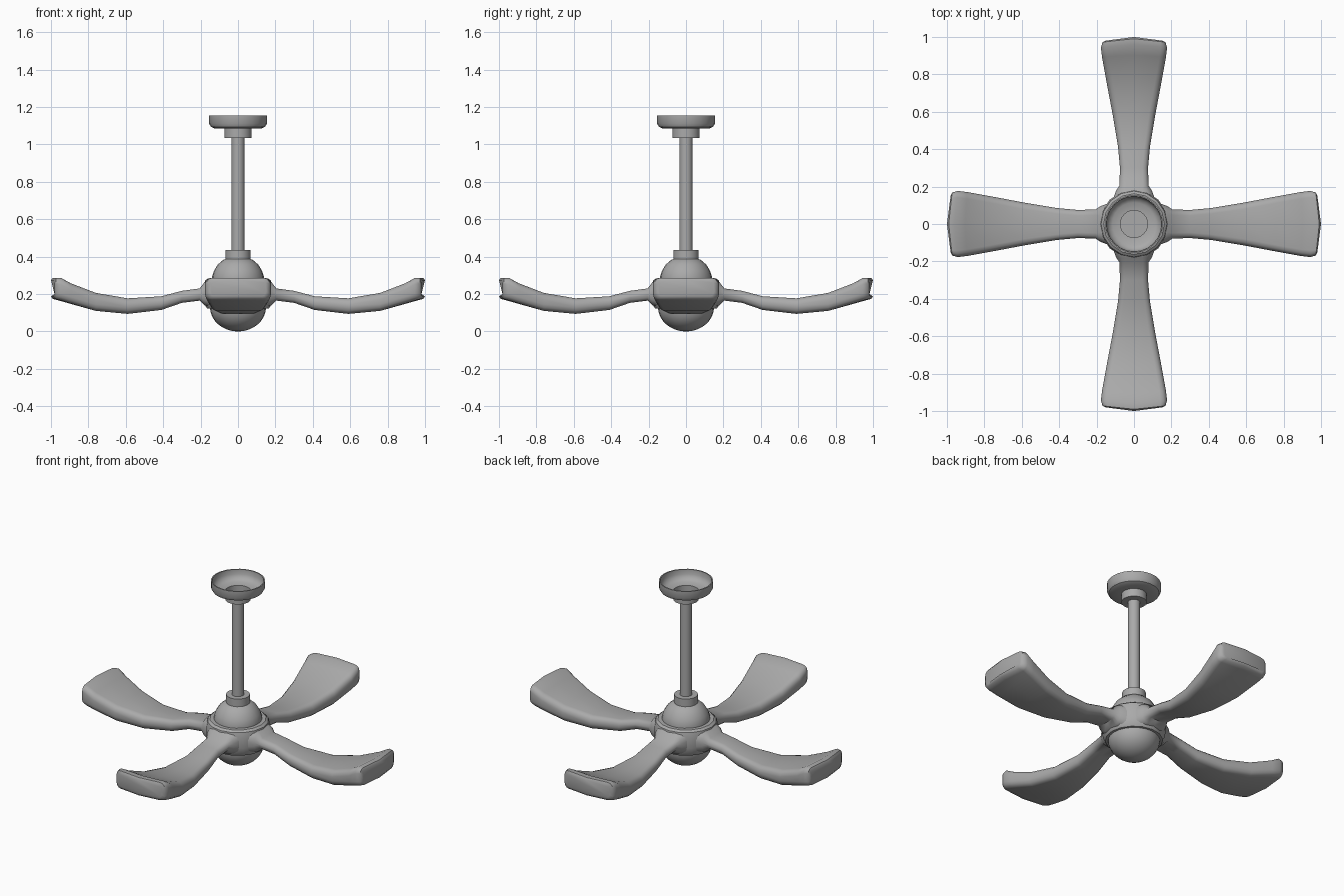
import bpy, bmesh, math
from mathutils import Matrix

cube = bpy.data.objects.get("Cube")
if cube:
    bpy.data.objects.remove(cube, do_unlink=True)

GREY = (0.4, 0.4, 0.4, 1)
mat = bpy.data.materials.new("grey_metal")
mat.use_nodes = True
mat.diffuse_color = GREY
mat.node_tree.nodes["Principled BSDF"].inputs["Base Color"].default_value = GREY


def finish(name, bm, angle=35):
    bmesh.ops.recalc_face_normals(bm, faces=bm.faces)
    mesh = bpy.data.meshes.new(name)
    bm.to_mesh(mesh)
    bm.free()
    mesh.materials.append(mat)
    obj = bpy.data.objects.new(name, mesh)
    bpy.context.collection.objects.link(obj)
    bpy.ops.object.select_all(action='DESELECT')
    obj.select_set(True)
    bpy.context.view_layer.objects.active = obj
    bpy.ops.object.shade_smooth_by_angle(angle=math.radians(angle))
    return obj


def loft(bm, rings):
    """Join successive closed rings of points with quads."""
    loops = [[bm.verts.new(p) for p in ring] for ring in rings]
    n = len(loops[0])
    for a, b in zip(loops, loops[1:]):
        for i in range(n):
            j = (i + 1) % n
            bm.faces.new((a[i], a[j], b[j], b[i]))
    return loops


def lathe(name, profile, sides=24, cap_start=False, cap_end=False):
    """Turn a (radius, height) profile around the vertical axis."""
    bm = bmesh.new()
    turn = [math.tau * i / sides for i in range(sides)]
    loops = loft(bm, [[(r * math.cos(a), r * math.sin(a), z) for a in turn]
                      for r, z in profile])
    if cap_start:
        bm.faces.new(loops[0])
    if cap_end:
        bm.faces.new(loops[-1])
    return finish(name, bm)


# Ceiling mount: open bowl, with a thin wall
lathe("ceiling_bowl", [(0.073, 1.085), (0.125, 1.085), (0.145, 1.094),
                       (0.155, 1.112), (0.155, 1.155), (0.148, 1.155),
                       (0.147, 1.125), (0.135, 1.103), (0.115, 1.092),
                       (0.073, 1.088)])
lathe("upper_collar", [(0.035, 1.035), (0.073, 1.035), (0.073, 1.088)])
lathe("down_rod", [(0.035, 0.42), (0.035, 1.036)], cap_start=True, cap_end=True)
lathe("lower_collar", [(0.068, 0.37), (0.068, 0.435), (0.03, 0.435)])

# Motor cover dome
lathe("motor_dome", [(0.138, 0.27), (0.138, 0.295), (0.128, 0.325),
                     (0.108, 0.358), (0.08, 0.382), (0.05, 0.393)], cap_end=True)

# Motor housing ring
lathe("motor_housing", [(0.13, 0.283), (0.162, 0.283), (0.176, 0.272),
                        (0.184, 0.24), (0.184, 0.175), (0.176, 0.14),
                        (0.165, 0.122), (0.14, 0.122)], sides=16)

# Light globe below the housing
globe = [(0.15 * math.cos(a), 0.13 - 0.13 * math.sin(a))
         for a in (math.pi / 2 * i / 8 for i in range(8))]
lathe("light_globe", globe + [(0.005, 0)], cap_end=True)

# Blade stations: distance out, half width, underside, top, corner radius
STATIONS = [(0.14, 0.11, 0.13, 0.27, 0.05), (0.18, 0.095, 0.14, 0.262, 0.05),
            (0.205, 0.078, 0.165, 0.23, 0.03), (0.30, 0.075, 0.153, 0.217, 0.03),
            (0.41, 0.085, 0.115, 0.188, 0.03), (0.59, 0.115, 0.094, 0.177, 0.035),
            (0.76, 0.147, 0.11, 0.206, 0.035), (0.90, 0.171, 0.15, 0.258, 0.035),
            (0.955, 0.177, 0.166, 0.287, 0.035), (0.985, 0.168, 0.174, 0.286, 0.03),
            (0.994, 0.15, 0.188, 0.274, 0.025)]


def blade_ring(x, w, low, high, rad):
    """Rounded rectangle section, its middle bowed outward near the tip."""
    bow = 0.02 * max(0, (x - 0.8) / 0.2)
    ring = []
    for k, (sy, top) in enumerate([(1, 1), (-1, 1), (-1, 0), (1, 0)]):
        for step in range(4):
            a = math.pi / 2 * (k + step / 3)
            y = sy * (w - rad) + rad * math.cos(a)
            z = (high - rad if top else low + rad) + rad * math.sin(a)
            ring.append((x - bow * abs(y / w) + bow * 0.3, y, z))
        # Middle of each wide face
        if k in (0, 2):
            ring.append((x + bow * 0.3, 0, high if k == 0 else low))
    return ring


for i, side in enumerate(("left", "back", "right", "front")):
    bm = bmesh.new()
    loops = loft(bm, [blade_ring(*s) for s in STATIONS])
    bm.faces.new(loops[-1])
    bm.transform(Matrix.Rotation(math.pi / 2 * i, 4, 'Z'))
    finish(side + "_blade", bm, 50)
